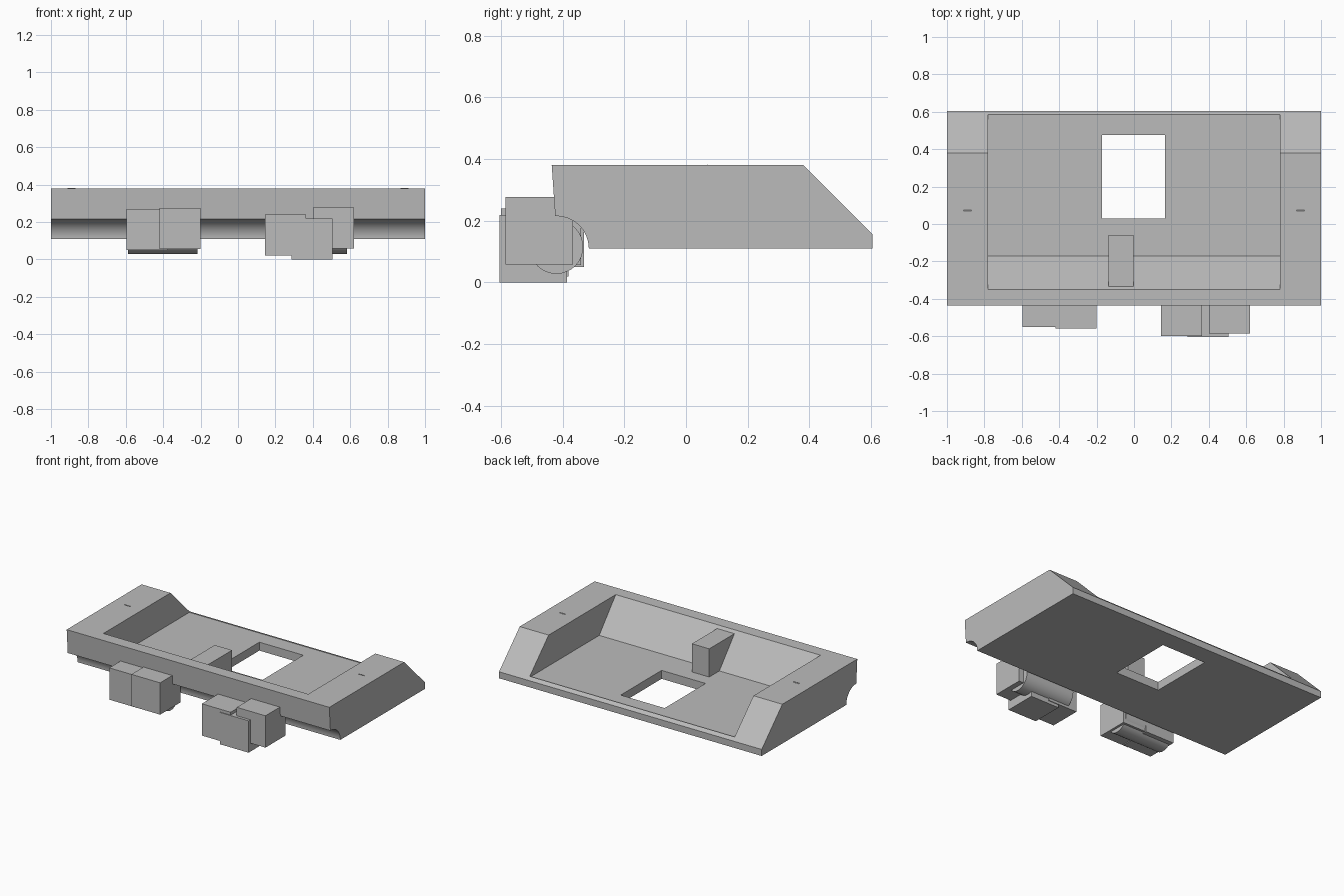
import bpy, bmesh, math

if "Cube" in bpy.data.objects:
    bpy.data.objects.remove(bpy.data.objects["Cube"])

grey = bpy.data.materials.new("light_grey")
grey.diffuse_color = (0.5, 0.5, 0.5, 1)
grey.use_nodes = True
grey.node_tree.nodes["Principled BSDF"].inputs["Base Color"].default_value = grey.diffuse_color


def prism(name, profile, x0, x1):
    """Extrude a (y, z) profile along x."""
    bm = bmesh.new()
    face = bm.faces.new([bm.verts.new((x0, y, z)) for y, z in profile])
    ext = bmesh.ops.extrude_face_region(bm, geom=[face])["geom"]
    bmesh.ops.translate(bm, vec=(x1 - x0, 0, 0),
                        verts=[v for v in ext if isinstance(v, bmesh.types.BMVert)])
    bmesh.ops.recalc_face_normals(bm, faces=bm.faces)
    mesh = bpy.data.meshes.new(name)
    bm.to_mesh(mesh)
    bm.free()
    mesh.materials.append(grey)
    ob = bpy.data.objects.new(name, mesh)
    bpy.context.collection.objects.link(ob)
    return ob


def box(name, x0, x1, y0, y1, z0, z1):
    return prism(name, [(y0, z0), (y1, z0), (y1, z1), (y0, z1)], x0, x1)


def arc(y, z, r, start, end, n):
    return [(y + r * math.cos(a), z + r * math.sin(a))
            for a in (math.radians(start + (end - start) * i / n) for i in range(n + 1))]


def smooth(ob):
    bpy.ops.object.select_all(action='DESELECT')
    ob.select_set(True)
    bpy.context.view_layer.objects.active = ob
    bpy.ops.object.shade_smooth_by_angle(angle=math.radians(30))


def cut(ob, cutter):
    bpy.context.view_layer.objects.active = ob
    mod = ob.modifiers.new("cut", 'BOOLEAN')
    mod.operation, mod.solver, mod.object = 'DIFFERENCE', 'EXACT', cutter
    bpy.ops.object.modifier_apply(modifier=mod.name)
    bpy.data.objects.remove(cutter)


# Body: sloped back, quarter-round groove under the front edge
groove = arc(-0.42, 0.11, 0.105, 92, 0, 24)
body = prism("tray_body", [(-0.435, 0.38)] + groove +
             [(0.605, 0.11), (0.605, 0.155), (0.38, 0.38)], -1, 1)

# Recess with a sloped front wall, and a window through the floor
FLOOR = 0.168
cut(body, prism("recess_cutter", [(-0.35, 0.38), (-0.17, FLOOR), (0.585, FLOOR),
                                  (0.585, 0.5), (-0.35, 0.5)], -0.78, 0.78))
cut(body, box("window_cutter", -0.17, 0.165, 0.03, 0.475, 0, 0.3))
smooth(body)

# Block standing against the sloped wall
prism("recess_block", [(-0.06, FLOOR - 0.01), (-0.06, 0.362), (-0.334, 0.362),
                       (-0.17, FLOOR - 0.01)], -0.135, -0.003)

# Small half-round pins on the side decks
for side, x in (("left", -0.89), ("right", 0.89)):
    pin = prism(side + "_pin", [(0.07, 0.375), (0.08, 0.375), (0.07, 0.383)],
                x - 0.022, x + 0.022)

# Hinge barrels under the front edge
for side, x0, x1 in (("left", -0.587, -0.217), ("right", 0.21, 0.583)):
    smooth(prism(side + "_barrel", arc(-0.42, 0.115, 0.087, 0, 348.75, 31), x0, x1))

# Overlapping cubes clustered on each barrel: lower front left corner
CUBE = 0.219
corners = [(-0.595, -0.55, 0.05), (-0.42, -0.56, 0.056),
           (0.145, -0.6, 0.02), (0.285, -0.605, 0.0), (0.4, -0.585, 0.058)]
for i, (x, y, z) in enumerate(corners):
    box(f"front_cube_{i + 1}", x, x + CUBE, y, y + CUBE, z, z + CUBE)
